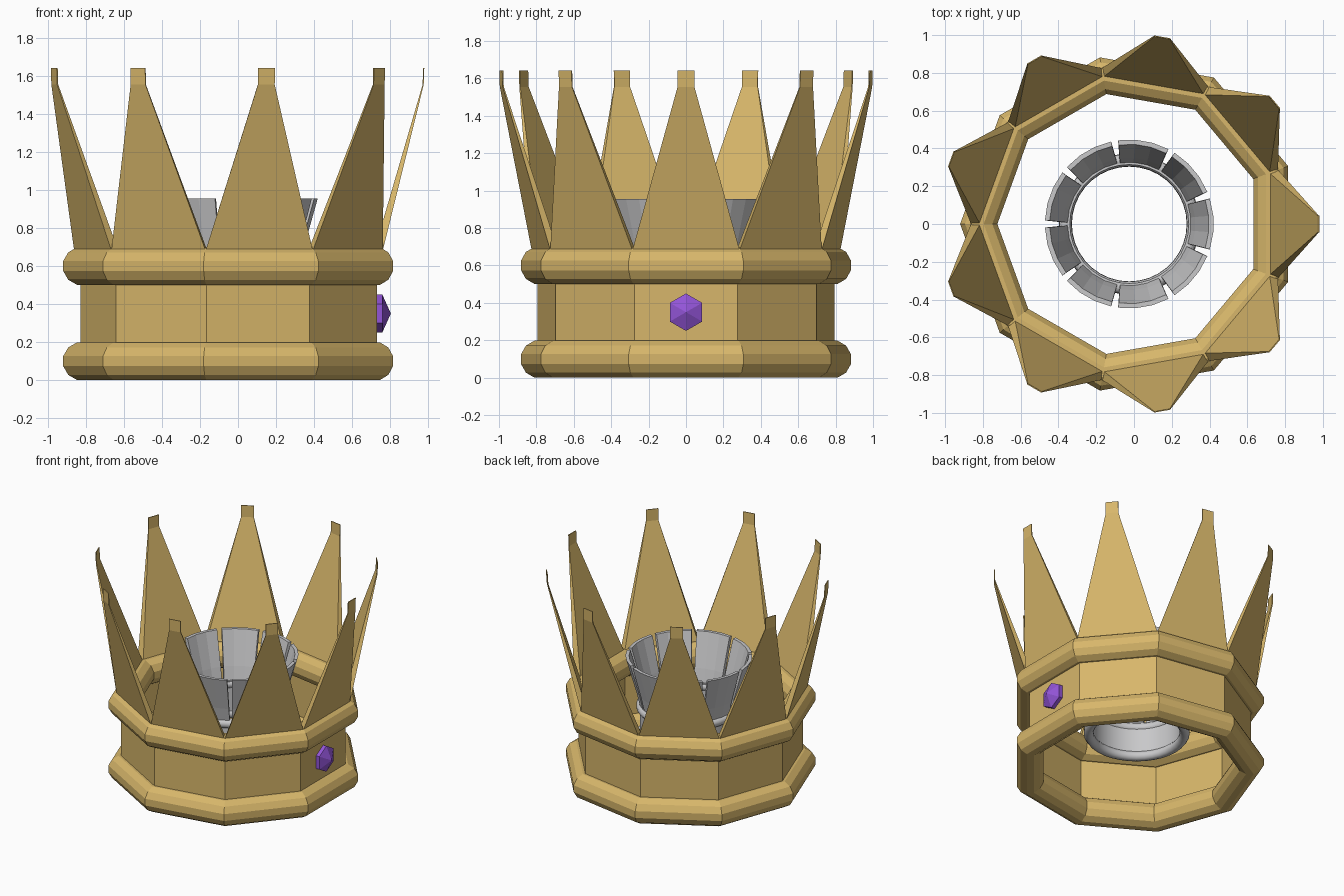
import bpy, bmesh
from math import sin, cos, pi, radians

cube = bpy.data.objects.get("Cube")
if cube:
    bpy.data.objects.remove(cube, do_unlink=True)

CX = -0.025   # axis of the crown
SIDES = 9
STEP = 2 * pi / SIDES
APO = cos(STEP / 2)


def material(name, rgb):
    m = bpy.data.materials.new(name)
    m.use_nodes = True
    color = (*rgb, 1)
    m.diffuse_color = color
    m.node_tree.nodes["Principled BSDF"].inputs["Base Color"].default_value = color
    return m


gold = material("gold", (0.68, 0.47, 0.145))
silver = material("silver", (0.58, 0.58, 0.59))
purple = material("purple", (0.29, 0.09, 0.68))


def finish(name, bm, mat, smooth=False):
    bmesh.ops.recalc_face_normals(bm, faces=bm.faces)
    me = bpy.data.meshes.new(name)
    bm.to_mesh(me)
    bm.free()
    me.materials.append(mat)
    ob = bpy.data.objects.new(name, me)
    ob.location.x = CX
    bpy.context.collection.objects.link(ob)
    if smooth:
        bpy.context.view_layer.objects.active = ob
        ob.select_set(True)
        bpy.ops.object.shade_smooth_by_angle(angle=radians(40))
        ob.select_set(False)
    return ob


def lathe(name, profile, sides, mat, smooth=False):
    """Sweep a closed (radius, z) profile around the axis."""
    bm = bmesh.new()
    loops = []
    for i in range(sides):
        a = STEP / 2 + 2 * pi * i / sides
        loops.append([bm.verts.new((r * cos(a), r * sin(a), z)) for r, z in profile])
    n = len(profile)
    for i in range(sides):
        p, q = loops[i], loops[(i + 1) % sides]
        for j in range(n):
            k = (j + 1) % n
            bm.faces.new((p[j], q[j], q[k], p[k]))
    return finish(name, bm, mat, smooth)


def circle(r, z, radius, n):
    return [(r + radius * cos(2 * pi * (i + 0.5) / n),
             z + radius * sin(2 * pi * (i + 0.5) / n)) for i in range(n)]


def loft(bm, sections):
    """Join equal vertex rings into a capped solid."""
    rings = [[bm.verts.new(p) for p in s] for s in sections]
    n = len(rings[0])
    for p, q in zip(rings, rings[1:]):
        for j in range(n):
            k = (j + 1) % n
            bm.faces.new((p[j], p[k], q[k], q[j]))
    bm.faces.new(rings[0])
    bm.faces.new(rings[-1])


# Band and its two rounded rims
lathe("band", [(0.805, 0.1), (0.805, 0.6), (0.785, 0.6), (0.785, 0.1)], SIDES, gold)
lathe("lower_rim", circle(0.797, 0.099, 0.102, 12), SIDES, gold)
lathe("upper_rim", circle(0.797, 0.6, 0.102, 12), SIDES, gold)

# Tapered spikes leaning outward, one per side
# each section: height, outer distance, thickness, half width
spike = [(0.68, 0.787, 0.045, 0.287), (1.555, 1.003, 0.006, 0.045),
         (1.643, 1.006, 0.006, 0.045)]
for i in range(SIDES):
    a = i * STEP
    bm = bmesh.new()
    sections = []
    for z, d, t, w in spike:
        wi = w * (d - t) / d
        flat = [(d, -w), (d, w), (d - t, wi), (d - t, -wi)]
        sections.append([(x * cos(a) - y * sin(a), x * sin(a) + y * cos(a), z)
                         for x, y in flat])
    loft(bm, sections)
    finish(f"spike_{i + 1}", bm, gold)

# Hexagonal jewel on the left side
bm = bmesh.new()
hexagon = [(0.1 * sin(k * pi / 3), 0.35 + 0.1 * cos(k * pi / 3)) for k in range(6)]
back, rim = [[bm.verts.new((x, y, z)) for y, z in hexagon] for x in (0.75, 0.785)]
tip = bm.verts.new((0.83, 0, 0.35))
bm.faces.new(back)
for j in range(6):
    k = (j + 1) % 6
    bm.faces.new((back[j], back[k], rim[k], rim[j]))
    bm.faces.new((rim[j], rim[k], tip))
finish("jewel", bm, purple)

# Inner socket: open collar with rounded rings
lathe("socket_collar", [(0.345, 0.33), (0.345, 0.6), (0.315, 0.6), (0.315, 0.33)],
      36, silver, True)
lathe("socket_lower_ring", circle(0.338, 0.34, 0.036, 10), 36, silver, True)
lathe("socket_upper_ring", circle(0.338, 0.57, 0.034, 10), 36, silver, True)

# Flared socket petals separated by narrow slots
# each section: height, outer radius, slot half angle in degrees
petal = [(0.57, 0.345, 1.2), (0.7, 0.375, 1.7), (0.955, 0.447, 2.4)]
for i in range(SIDES):
    bm = bmesh.new()
    sections = []
    for z, r, gap in petal:
        half = STEP / 2 - radians(gap)
        angles = [i * STEP + half * f for f in (-1, -0.33, 0.33, 1)]
        sections.append([(r * cos(a), r * sin(a), z) for a in angles] +
                        [((r - 0.025) * cos(a), (r - 0.025) * sin(a), z)
                         for a in reversed(angles)])
    loft(bm, sections)
    finish(f"socket_petal_{i + 1}", bm, silver)
